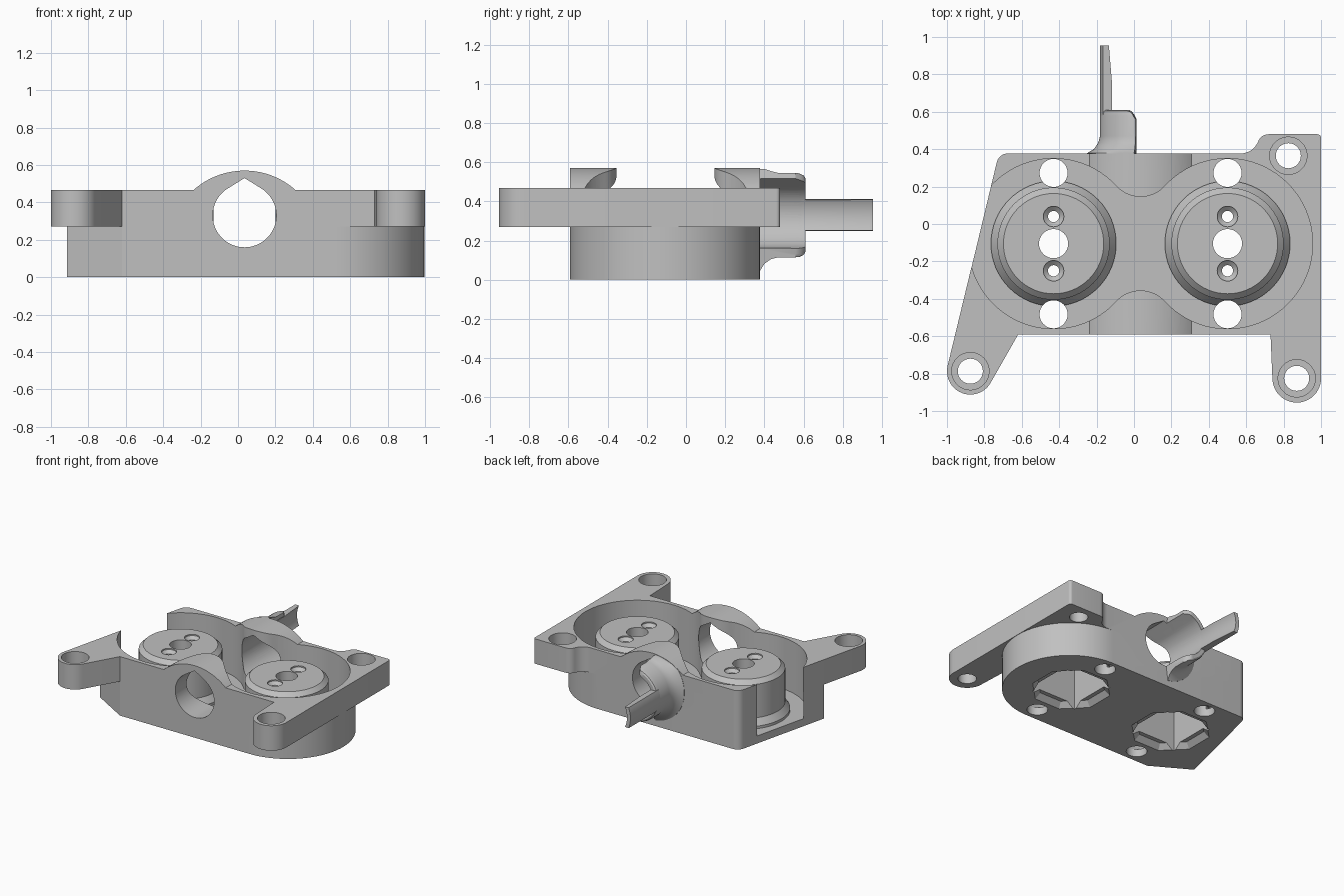
import bpy, bmesh, math

if "Cube" in bpy.data.objects:
    bpy.data.objects.remove(bpy.data.objects["Cube"])

grey = bpy.data.materials.new("plain grey")
grey.diffuse_color = (0.53, 0.53, 0.53, 1)
grey.use_nodes = True
grey.node_tree.nodes["Principled BSDF"].inputs["Base Color"].default_value = grey.diffuse_color


def arc(cx, cy, r, a0, a1, n=16):
    return [(cx + r * math.cos(math.radians(a0 + (a1 - a0) * i / n)),
             cy + r * math.sin(math.radians(a0 + (a1 - a0) * i / n))) for i in range(n + 1)]


def loft(name, loops):
    """Skin a list of equal-length 3D loops and cap both ends."""
    bm = bmesh.new()
    rows = [[bm.verts.new(p) for p in loop] for loop in loops]
    n = len(rows[0])
    for a, b in zip(rows, rows[1:]):
        for i in range(n):
            bm.faces.new((a[i], a[(i + 1) % n], b[(i + 1) % n], b[i]))
    bm.faces.new(rows[0])
    bm.faces.new(rows[-1])
    bmesh.ops.recalc_face_normals(bm, faces=bm.faces)
    me = bpy.data.meshes.new(name)
    bm.to_mesh(me)
    bm.free()
    me.materials.append(grey)
    ob = bpy.data.objects.new(name, me)
    bpy.context.collection.objects.link(ob)
    return ob


def prism(name, pts, z0, z1):
    return loft(name, [[(x, y, z) for x, y in pts] for z in (z0, z1)])


def prism_y(name, pts, y0, y1):
    return loft(name, [[(x, y, z) for x, z in pts] for y in (y0, y1)])


def turned(name, cx, cy, profile, n=64, start=0):
    """Stack of n-sided rings given as (radius, z)."""
    return loft(name, [[(cx + r * math.cos(start + 2 * math.pi * i / n),
                         cy + r * math.sin(start + 2 * math.pi * i / n), z)
                        for i in range(n)] for r, z in profile])


def combine(target, other, op):
    bpy.context.view_layer.objects.active = target
    m = target.modifiers.new("bool", 'BOOLEAN')
    m.operation, m.object, m.solver = op, other, 'EXACT'
    bpy.ops.object.modifier_apply(modifier=m.name)
    bpy.data.objects.remove(other, do_unlink=True)


CX, CZ = 0.035, 0.33            # tube axis
WELLS, WY = (-0.43, 0.5), -0.105  # the two round wells
FRONT, BACK, TOP = -0.592, 0.377, 0.467

# mounting plate with three ears
plate = (arc(-.875, -.787, .125, 166.5, 330, 24) + [(-.62, FRONT), (.73, FRONT)]
         + arc(.87, -.825, .13, 183, 360, 24) + arc(.98, .46, .02, 0, 90, 6)
         + arc(.72, .42, .06, 90, 160, 8) + arc(.57, BACK + .1, .1, -30, -90, 8)
         + arc(-.675, BACK - .06, .06, 90, 166.5, 8))
body = prism("housing", plate, .27, TOP)

# lower body, rounded at +x and chamfered at -x
lower = (arc(.513, (FRONT + BACK) / 2, (BACK - FRONT) / 2, -90, 90, 48)
         + arc(-.675, BACK - .06, .06, 90, 166.5, 8) + [(-.914, -.42), (-.62, FRONT)])
combine(body, prism("lower", lower, 0, .3), 'UNION')

# raised hump over the tube
hump = arc(CX, .16, .41, 45, 135, 32) + [(CX - .29, .4), (CX + .29, .4)]
combine(body, prism_y("hump", hump, FRONT, BACK), 'UNION')

# double-round pocket with a waisted neck
pocket = (arc(.5, WY, .455, -137.5, 137.5, 60) + arc(CX, WY + .425, .175, -42, -138, 16)
          + arc(-.43, WY, .455, 42.5, 317.5, 60) + arc(CX, WY - .425, .175, 138, 42, 16))
combine(body, prism("pocket", pocket, .06, 1), 'DIFFERENCE')

# teardrop tube hole
tear = arc(CX, CZ, .17, 122, 418, 56) + [(CX, .53)]
combine(body, prism_y("tube", tear, -.8, .8), 'DIFFERENCE')

# bosses in the wells, hollow from below, with screw holes
for x in WELLS:
    combine(body, turned("boss", x, WY, [(.335, .03), (.335, .08), (.30, .13),
                                         (.30, .395), (.268, .427)]), 'UNION')
    combine(body, turned("recess", x, WY, [(.28, -.1), (.28, .34)], 4, math.pi / 4), 'DIFFERENCE')
    combine(body, turned("lip", x, WY, [(.30, -.01), (.25, .04)], 8, math.pi / 8), 'DIFFERENCE')
    combine(body, turned("bore", x, WY, [(.078, .2), (.078, .6)], 32), 'DIFFERENCE')
    for s in (-1, 1):
        combine(body, turned("screw", x, WY + s * .145,
                             [(.03, .2), (.03, .395), (.055, .417), (.055, .6)], 24), 'DIFFERENCE')
        combine(body, turned("through", x, WY + s * .378,
                             [(.075, -.1), (.075, .2)], 32), 'DIFFERENCE')

# counterbored holes in the ears
for x, y in ((-.875, -.787), (.87, -.825), (.825, .365)):
    combine(body, turned("ear_hole", x, y, [(.067, .1), (.067, .36), (.1, .36), (.1, .6)], 32),
            'DIFFERENCE')

# flared half collar behind the tube hole, trimmed under the hump line
profile = [(.16, .37), (.172, .61), (.2, .61), (.211, .603), (.217, .58), (.217, .47),
           (.226, .435), (.25, .4), (.285, .379), (.285, .37)]
loops = []
for i in range(41):
    a = 97 + 166 * i / 40
    edge = min(a - 97, 263 - a)
    limit = .61 - .05 * max(0, 1 - edge / 15) ** 2
    c, s = math.cos(math.radians(a)), math.sin(math.radians(a))
    loops.append([(CX + r * c, min(y, limit),
                   min(CZ + r * s, .157 + math.sqrt(.41 ** 2 - (r * c) ** 2)))
                  for r, y in profile])
collar = loft("guide_collar", loops)
combine(collar, prism_y("tube", tear, -.8, .8), 'DIFFERENCE')

# long curved tongue continuing the collar wall, thinner at the tip
arm = loft("guide_tongue", [[(x, y, z) for x, z in arc(CX, CZ, .217, 158, 202, 12)
                             + arc(CX, CZ, r, 202 + d, 158 - d, 12)]
                            for r, d, y in ((.171, 5, .58), (.171, 5, .75), (.187, 3, .955))])

for ob in (body, collar, arm):
    bpy.ops.object.select_all(action='DESELECT')
    ob.select_set(True)
    bpy.context.view_layer.objects.active = ob
    bpy.ops.object.shade_smooth_by_angle(angle=math.radians(30))
